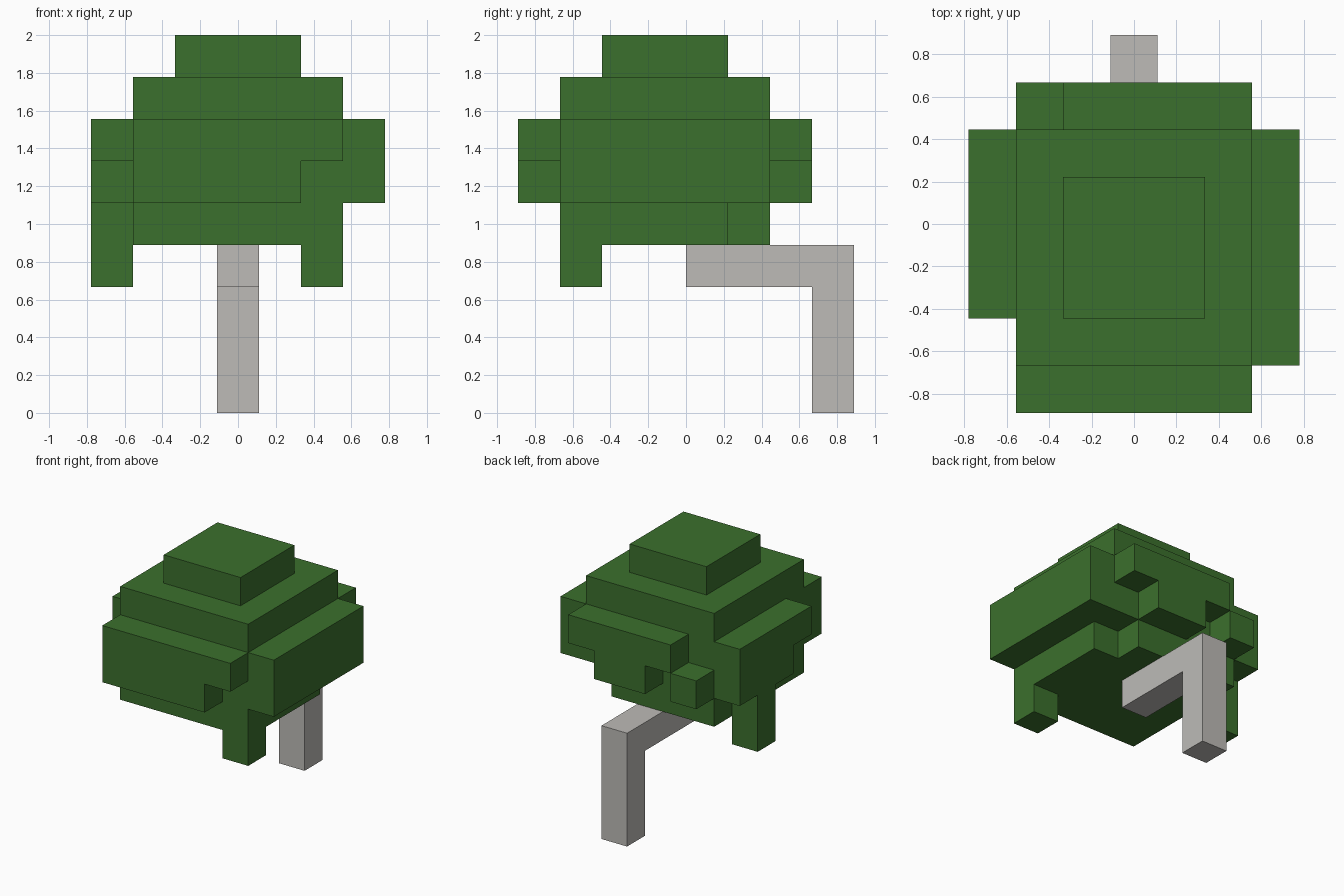
import bpy, bmesh
from mathutils import Vector
from itertools import product

U = 2 / 9  # size of one block

cube = bpy.data.objects.get("Cube")
if cube:
    bpy.data.objects.remove(cube, do_unlink=True)


def material(name, rgb):
    mat = bpy.data.materials.new(name)
    mat.use_nodes = True
    color = (*rgb, 1)
    mat.diffuse_color = color
    bsdf = mat.node_tree.nodes["Principled BSDF"]
    bsdf.inputs["Base Color"].default_value = color
    bsdf.inputs["Roughness"].default_value = 0.9
    return mat


def block_cells(x, y, z):
    """Cells covered by a box; x counts cell centres, y and z count edges."""
    return set(product(range(x[0], x[1] + 1), range(*y), range(*z)))


def block_object(name, cells, mat):
    """Join cells into one shell, keeping only the outer faces."""
    bm = bmesh.new()
    for cell in cells:
        centre = Vector(cell) + Vector((0, 0.5, 0.5))
        for axis, sign in product(range(3), (-1, 1)):
            step = Vector((0, 0, 0))
            step[axis] = sign
            if tuple(int(c + s) for c, s in zip(cell, step)) in cells:
                continue
            a, b = Vector((0, 0, 0)), Vector((0, 0, 0))
            a[(axis + 1) % 3] = 0.5
            b[(axis + 2) % 3] = 0.5 * sign
            mid = centre + step / 2
            corners = (mid - a - b, mid + a - b, mid + a + b, mid - a + b)
            bm.faces.new([bm.verts.new(c * U) for c in corners])
    bmesh.ops.remove_doubles(bm, verts=bm.verts[:], dist=0.001)
    bmesh.ops.dissolve_limit(bm, angle_limit=0.02, verts=bm.verts[:], edges=bm.edges[:])
    mesh = bpy.data.meshes.new(name)
    bm.to_mesh(mesh)
    bm.free()
    mesh.materials.append(mat)
    obj = bpy.data.objects.new(name, mesh)
    bpy.context.collection.objects.link(obj)


leaf = material("leaf_green", (0.044, 0.162, 0.026))
bark = material("pale_bark", (0.509, 0.497, 0.474))

# Canopy core with a stepped cap and a missing lower back corner
canopy = block_cells((-2, 2), (-3, 2), (4, 8)) - block_cells((2, 2), (1, 2), (4, 5))
canopy |= block_cells((-1, 1), (-2, 1), (8, 9))

# Front bulge, notched at its lower +x end
canopy |= block_cells((-2, 2), (-4, -3), (5, 7)) - block_cells((2, 2), (-4, -3), (5, 6))

# Side bulges, the -x one notched at its lower front end
canopy |= block_cells((3, 3), (-3, 2), (5, 7))
canopy |= block_cells((-3, -3), (-2, 2), (6, 7)) | block_cells((-3, -3), (-1, 2), (5, 6))

# Back bulge with a ragged lower edge
canopy |= block_cells((-1, 2), (2, 3), (6, 7))
canopy |= block_cells((0, 1), (2, 3), (5, 6)) | block_cells((-2, -2), (2, 3), (5, 6))

# Hanging leaf clumps
canopy |= block_cells((2, 2), (-3, -2), (3, 4))
canopy |= block_cells((-3, -3), (0, 1), (3, 5))
block_object("canopy", canopy, leaf)

# Bent trunk: upright post and horizontal limb under the canopy
trunk = block_cells((0, 0), (3, 4), (0, 4)) | block_cells((0, 0), (0, 4), (3, 4))
block_object("trunk", trunk, bark)
